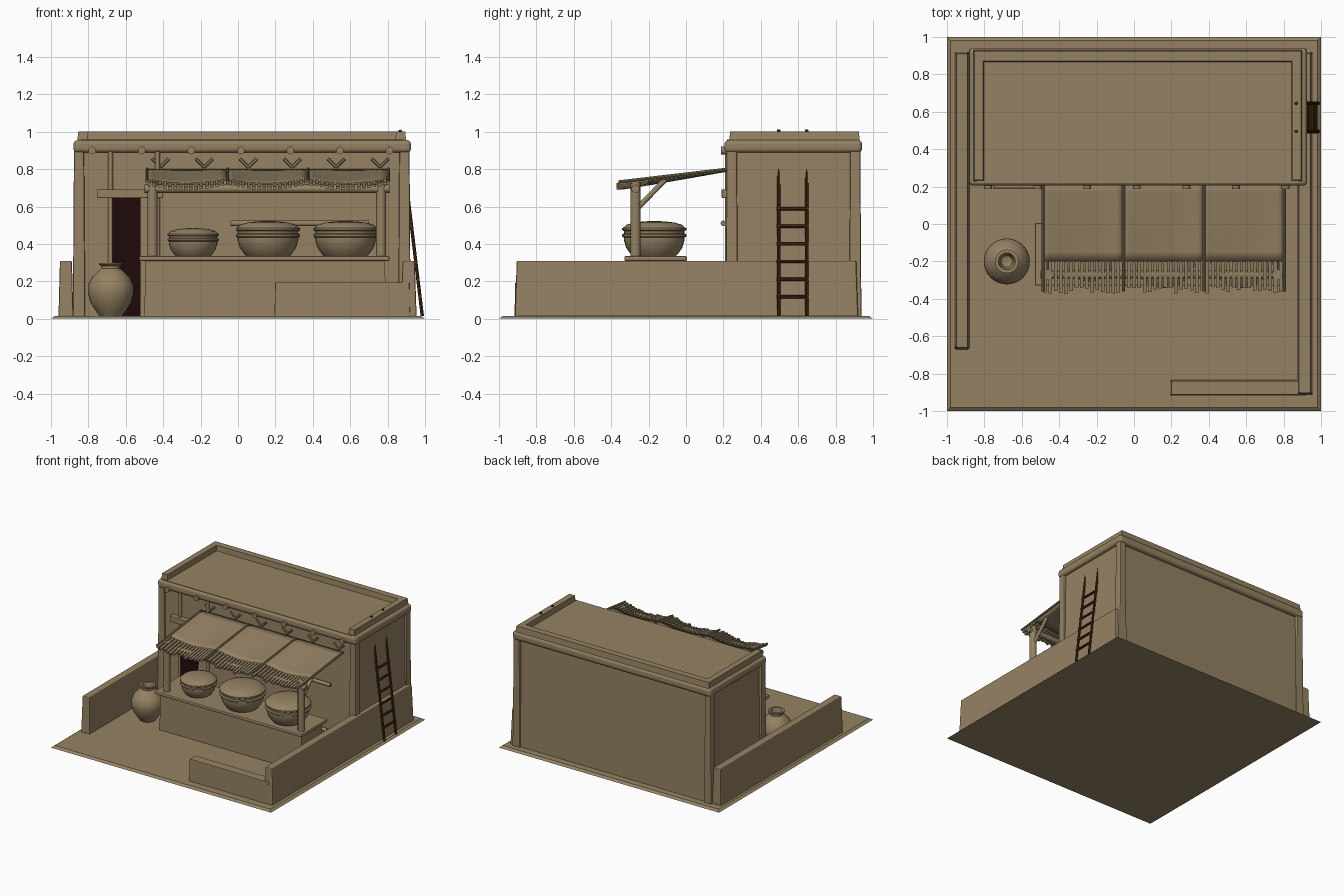
import bpy, bmesh, math, random
from mathutils import Vector

random.seed(4)
cube = bpy.data.objects.get("Cube")
if cube:
    bpy.data.objects.remove(cube, do_unlink=True)


def material(name, rgb):
    m = bpy.data.materials.new(name)
    m.use_nodes = True
    m.diffuse_color = (*rgb, 1)
    m.node_tree.nodes["Principled BSDF"].inputs["Base Color"].default_value = (*rgb, 1)
    return m


CLAY = material("sandy clay", (0.30, 0.222, 0.125))
WOOD = material("dark wood", (0.065, 0.026, 0.006))
DARK = material("doorway shadow", (0.014, 0.003, 0.003))


def finish(name, bm, mat, smooth=False):
    bmesh.ops.recalc_face_normals(bm, faces=bm.faces)
    me = bpy.data.meshes.new(name)
    bm.to_mesh(me)
    bm.free()
    me.materials.append(mat)
    ob = bpy.data.objects.new(name, me)
    bpy.context.collection.objects.link(ob)
    if smooth:
        bpy.ops.object.select_all(action='DESELECT')
        ob.select_set(True)
        bpy.context.view_layer.objects.active = ob
        bpy.ops.object.shade_smooth_by_angle(angle=math.radians(40))
    return ob


def add_box(bm, x, y, z, taper=0.0):
    """Box from ranges; the top is pulled in by taper on every side."""
    vs = bmesh.ops.create_cube(bm, size=1)["verts"]
    for v in vs:
        t = taper if v.co.z > 0 else 0
        cx, cy = v.co.x > 0, v.co.y > 0
        v.co = (x[cx] + (-t if cx else t), y[cy] + (-t if cy else t), z[v.co.z > 0])


def box(name, x, y, z, taper=0.0, bevel=0.0, mat=CLAY, segments=2):
    bm = bmesh.new()
    add_box(bm, x, y, z, taper)
    if bevel:
        bmesh.ops.bevel(bm, geom=bm.edges[:], offset=bevel, segments=segments,
                        affect='EDGES', profile=0.5)
    return finish(name, bm, mat)


def pole(name, a, b, r, mat=CLAY, sides=12):
    a, b = Vector(a), Vector(b)
    d = b - a
    bm = bmesh.new()
    bmesh.ops.create_cone(bm, cap_ends=True, segments=sides, radius1=r, radius2=r, depth=d.length)
    rot = d.to_track_quat('Z', 'Y')
    for v in bm.verts:
        v.co = rot @ v.co + (a + b) / 2
    return finish(name, bm, mat, True)


def lathe(name, profile, loc, scale=1.0, sides=32):
    bm = bmesh.new()
    vs = [bm.verts.new((r, 0, z)) for r, z in profile]
    es = [bm.edges.new(p) for p in zip(vs, vs[1:])]
    bmesh.ops.spin(bm, geom=vs + es, cent=(0, 0, 0), axis=(0, 0, 1),
                   angle=math.tau, steps=sides)
    bmesh.ops.remove_doubles(bm, verts=bm.verts[:], dist=0.0002)
    for v in bm.verts:
        v.co = v.co * scale + Vector(loc)
    return finish(name, bm, CLAY, True)


# Ground and courtyard walls
box("ground", (-1, 1), (-1, 1), (0, 0.015), taper=0.02)
box("left_yard_wall", (-0.96, -0.88), (-0.67, 0.92), (0.01, 0.31), 0.008, 0.008)
box("right_yard_wall", (0.87, 0.955), (-0.915, 0.92), (0.01, 0.31), 0.01, 0.008)
box("front_yard_wall", (0.195, 0.92), (-0.917, -0.835), (0.01, 0.195), 0.004, 0.004)

# House body, corner piers, cornice and roof
box("house_body", (-0.87, 0.915), (0.22, 0.925), (0.01, 0.92), 0.018)
for i, x in enumerate((-0.85, 0.89)):
    for j, y in enumerate((0.245, 0.905)):
        box(f"corner_pier_{i}{j}", (x - 0.033, x + 0.033), (y - 0.033, y + 0.033),
            (0.01, 0.91), 0.006, 0.008)
box("cornice", (-0.88, 0.925), (0.205, 0.942), (0.888, 0.955), 0, 0.022, segments=3)
box("roof", (-0.84, 0.88), (0.22, 0.91), (0.94, 0.957))

# Parapet on three sides, open to the front
box("back_parapet", (-0.86, 0.9), (0.865, 0.93), (0.945, 1.0), 0.006)
box("left_parapet", (0.84, 0.9), (0.23, 0.93), (0.945, 1.0), 0.006)
box("right_parapet", (-0.86, -0.8), (0.23, 0.93), (0.945, 1.0), 0.006)

# Roof beam ends and chevron ornaments on the front wall
for i in range(7):
    x = -0.78 + 0.265 * i
    pole(f"beam_end_{i}", (x, 0.188, 0.9), (x, 0.25, 0.9), 0.021)
for i in range(6):
    x = -0.415 + 0.235 * i
    for s in (-1, 1):
        pole(f"chevron_{i}_{s}", (x, 0.225, 0.81), (x + s * 0.045, 0.225, 0.855), 0.008, sides=6)

# Doorway with lintel and jambs, wall rails
box("doorway", (-0.68, -0.52), (0.214, 0.24), (0.015, 0.66), mat=DARK)
box("door_lintel", (-0.755, -0.4), (0.19, 0.24), (0.645, 0.692), 0, 0.005)
for i, x in enumerate((-0.682, -0.43)):
    pole(f"door_jamb_{i}", (x, 0.222, 0.015), (x, 0.222, 0.895), 0.013)
pole("upper_wall_rail", (-0.04, 0.2, 0.51), (0.7, 0.2, 0.51), 0.015)
pole("lower_wall_rail", (-0.04, 0.2, 0.13), (0.67, 0.2, 0.13), 0.015)

# Serving counter
box("counter_base", (-0.5, 0.79), (-0.305, -0.03), (0.01, 0.315), 0.004)
box("counter_top", (-0.53, 0.81), (-0.33, 0.005), (0.308, 0.335), 0, 0.008)

# Awning frame
for i, x in enumerate((-0.457, 0.765)):
    pole(f"awning_post_{i}", (x, -0.27, 0.325), (x, -0.27, 0.735), 0.027)
    pole(f"awning_brace_{i}", (x, -0.26, 0.59), (x, -0.11, 0.745), 0.014)
pole("awning_beam", (-0.5, -0.27, 0.695), (0.81, -0.27, 0.695), 0.022)

# Awning cloth: three sagging panels, each ending in a fringe
PANEL = 0.43


def cloth_z(x, y):
    along = ((x + 0.49) / PANEL) % 1
    front = max(0, min(1, (0.22 - y) / 0.5))
    return 0.793 - 0.135 * (0.22 - y) - 0.03 * front * math.sin(math.pi * along) + 0.01 * front


for p in range(3):
    x0 = -0.488 + PANEL * p
    bm = bmesh.new()
    bmesh.ops.create_grid(bm, x_segments=14, y_segments=8, size=0.5)
    for v in bm.verts:
        x = x0 + (v.co.x + 0.5) * (PANEL - 0.006)
        y = -0.2 + (v.co.y + 0.5) * 0.425
        v.co = (x, y, cloth_z(x, y))
    ob = finish(f"awning_panel_{p}", bm, CLAY, True)
    solid = ob.modifiers.new("thickness", 'SOLIDIFY')
    solid.thickness = 0.014
    solid.offset = 0

bm = bmesh.new()
for i in range(46):
    x = -0.485 + i * 0.028
    end = random.uniform(-0.375, -0.335)
    first = len(bm.verts)
    add_box(bm, (x, x + 0.019), (end, -0.195), (-0.007, 0.007))
    bm.verts.ensure_lookup_table()
    for v in bm.verts[first:]:
        v.co.z += cloth_z(x + 0.01, v.co.y)
finish("awning_fringe", bm, CLAY)
for i in range(4):
    x = -0.486 + PANEL * i
    pole(f"awning_rib_{i}", (x, -0.36, 0.732), (x, 0.22, 0.8), 0.008, sides=8)

# Lidded pots on the counter
POT = [(0, 0), (0.115, 0), (0.125, 0.01), (0.15, 0.045), (0.162, 0.085), (0.163, 0.1),
       (0.172, 0.106), (0.172, 0.116), (0.161, 0.122), (0.163, 0.135), (0.172, 0.14),
       (0.172, 0.15), (0.16, 0.157), (0.15, 0.168), (0.11, 0.18), (0.05, 0.187), (0, 0.188)]
for i, (x, s) in enumerate(((-0.24, 0.8), (0.16, 1), (0.575, 1))):
    lathe(f"lidded_pot_{i}", POT, (x, -0.17, 0.334), s)

# Tall jar beside the counter
lathe("tall_jar", [(0, 0), (0.06, 0), (0.075, 0.02), (0.108, 0.07), (0.123, 0.125), (0.122, 0.165),
                   (0.1, 0.21), (0.066, 0.242), (0.05, 0.255), (0.05, 0.268), (0.063, 0.275),
                   (0.063, 0.285), (0.045, 0.285), (0.038, 0.25), (0.03, 0.2), (0, 0.19)],
      (-0.68, -0.2, 0.014))

# Ladder leaning into the side wall


def ladder_x(z):
    return 0.987 - 0.12 * z


for i, y in enumerate((0.495, 0.645)):
    pole(f"ladder_rail_{i}", (ladder_x(0.015), y, 0.015), (ladder_x(1.01), y, 1.01), 0.009, WOOD, 8)
for i in range(6):
    z = 0.118 + 0.094 * i
    pole(f"ladder_rung_{i}", (ladder_x(z), 0.485, z), (ladder_x(z), 0.655, z), 0.009, WOOD, 8)
